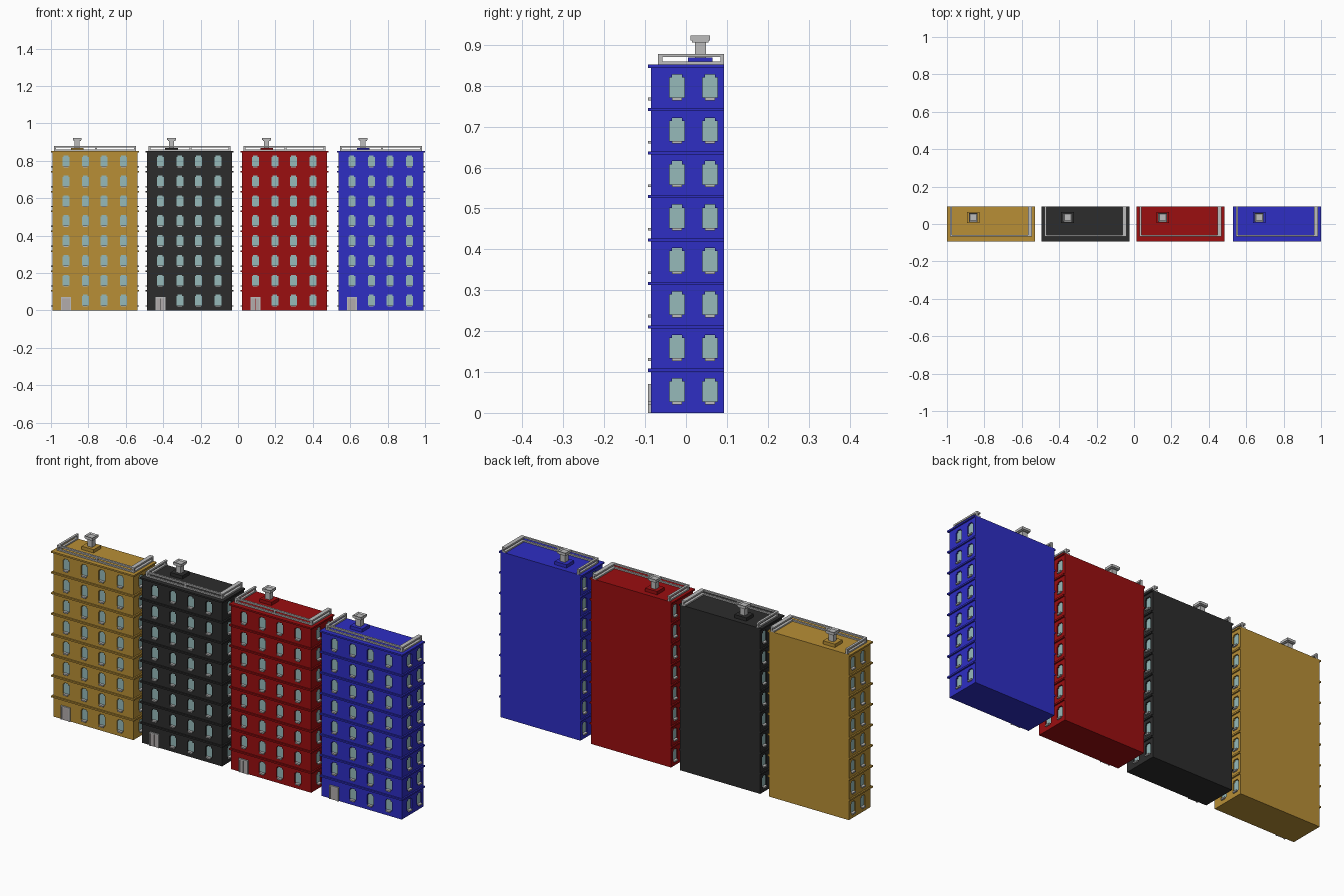
import bpy, bmesh, math
from mathutils import Matrix, Vector

cube = bpy.data.objects.get("Cube")
if cube:
    bpy.data.objects.remove(cube, do_unlink=True)


def material(name, rgb):
    m = bpy.data.materials.new(name)
    m.use_nodes = True
    lin = [((c / 255 + 0.055) / 1.055) ** 2.4 for c in rgb] + [1]
    m.diffuse_color = lin
    m.node_tree.nodes["Principled BSDF"].inputs["Base Color"].default_value = lin
    return m


GLASS = material("window glass", (150, 186, 186))
GREY = material("light grey stone", (188, 188, 188))
DOOR = material("door grey", (178, 172, 172))

FLOORS, PITCH = 8, 0.1063
W, Y0, Y1, H = 0.471, -0.085, 0.0925, 0.85   # width with ledges, wall planes, height
LIP, RECESS = 0.0075, 0.006
COLUMNS = [0.08, 0.184, 0.284, 0.388]        # front window centres from the left edge
SIDE_COLUMNS = [-0.022, 0.0585]
SILL_Z = 0.0205


def box(bm, x0, x1, y0, y1, z0, z1, mat=0):
    m = Matrix.Translation(((x0 + x1) / 2, (y0 + y1) / 2, (z0 + z1) / 2))
    m = m @ Matrix.Diagonal((x1 - x0, y1 - y0, z1 - z0, 1))
    r = bmesh.ops.create_cube(bm, size=1, matrix=m)
    for f in {f for v in r["verts"] for f in v.link_faces}:
        f.material_index = mat


def make(name, bm, mats):
    me = bpy.data.meshes.new(name)
    bmesh.ops.recalc_face_normals(bm, faces=bm.faces)
    bm.to_mesh(me)
    bm.free()
    for m in mats:
        me.materials.append(m)
    ob = bpy.data.objects.new(name, me)
    bpy.context.collection.objects.link(ob)
    return ob


def window_spots():
    """Sill centre on the wall, direction along the wall, outward direction."""
    for k in range(FLOORS):
        z = SILL_Z + k * PITCH
        for i, cx in enumerate(COLUMNS):
            if k or i:
                yield Vector((cx, Y0, z)), Vector((1, 0, 0)), Vector((0, -1, 0))
        for cy in SIDE_COLUMNS:
            yield Vector((LIP, cy, z)), Vector((0, 1, 0)), Vector((-1, 0, 0))
            yield Vector((W - LIP, cy, z)), Vector((0, 1, 0)), Vector((1, 0, 0))


# Half outline of a window with stepped corners: (half width, height)
HALF = [(0.0125, 0), (0.0125, 0.007), (0.0185, 0.007), (0.0185, 0.056),
        (0.0125, 0.056), (0.0125, 0.0635)]
OUTLINE = HALF + [(-a, h) for a, h in reversed(HALF)]


def window_cutter():
    bm = bmesh.new()
    for p, along, out in window_spots():
        ring = [bm.verts.new(p + along * a + Vector((0, 0, h)) - out * RECESS) for a, h in OUTLINE]
        face = bm.faces.new(ring)
        ext = bmesh.ops.extrude_face_region(bm, geom=[face])
        moved = [v for v in ext["geom"] if isinstance(v, bmesh.types.BMVert)]
        bmesh.ops.translate(bm, verts=moved, vec=out * 2 * RECESS)
    return make("window_cutter", bm, [])


def carved_walls(cutter):
    """Wall block with window recesses, the recess backs being glass."""
    bm = bmesh.new()
    box(bm, LIP, W - LIP, Y0, Y1, 0, H)
    ob = make("walls", bm, [])
    mod = ob.modifiers.new("windows", "BOOLEAN")
    mod.operation, mod.object, mod.solver = "DIFFERENCE", cutter, "EXACT"
    dg = bpy.context.evaluated_depsgraph_get()
    me = bpy.data.meshes.new_from_object(ob.evaluated_get(dg))
    bpy.data.objects.remove(ob, do_unlink=True)
    me.materials.clear()
    me.materials.append(None)
    me.materials.append(GLASS)
    for f in me.polygons:
        c, n = f.center, f.normal
        front = n.y < -0.9 and abs(c.y - Y0 - RECESS) < 0.001
        left = n.x < -0.9 and abs(c.x - LIP - RECESS) < 0.001
        right = n.x > 0.9 and abs(c.x - W + LIP + RECESS) < 0.001
        f.material_index = 1 if front or left or right else 0
    return me


def building(colour, wall_mat, x, wall_mesh):
    parts = []

    # Walls
    me = wall_mesh.copy()
    me.materials[0] = wall_mat
    walls = bpy.data.objects.new(colour + "_walls", me)
    bpy.context.collection.objects.link(walls)
    parts.append(walls)

    # Ledges between floors, and the roof slab edge
    bm = bmesh.new()
    for k in range(FLOORS):
        z = 0.104 + k * PITCH
        box(bm, 0, W, Y0 - LIP, Y1, z - 0.004, z + 0.004)
    parts.append(make(colour + "_ledges", bm, [wall_mat]))

    # Window sills
    bm = bmesh.new()
    for p, along, out in window_spots():
        a = p - along * 0.0125 - out * RECESS
        b = p + along * 0.0125 + out * LIP + Vector((0, 0, 0.007))
        lo, hi = [[f(s, t) for s, t in zip(a, b)] for f in (min, max)]
        box(bm, lo[0], hi[0], lo[1], hi[1], lo[2], hi[2])
    parts.append(make(colour + "_window_sills", bm, [GREY]))

    # Door with frame, two leaves and a step
    bm = bmesh.new()
    cx = COLUMNS[0]
    for s in (-1, 1):
        e = sorted((cx + s * 0.0205, cx + s * 0.0265))
        box(bm, e[0], e[1], Y0 - LIP, Y0, 0, 0.071)
        e = sorted((cx + s * 0.0008, cx + s * 0.0205))
        box(bm, e[0], e[1], Y0 - 0.004, Y0, 0, 0.065, 1)
    box(bm, cx - 0.0205, cx + 0.0205, Y0 - LIP, Y0, 0.065, 0.071)
    parts.append(make(colour + "_door", bm, [GREY, DOOR]))

    # Roof railing on the front and both sides
    bm = bmesh.new()
    xl, xr, yf = 0.016, 0.455, -0.068
    for z0, z1 in ((0.851, 0.859), (0.870, 0.878)):
        box(bm, xl, xr, yf, yf + 0.010, z0, z1)
        box(bm, xl, xl + 0.012, yf + 0.010, Y1, z0, z1)
        box(bm, xr - 0.021, xr, yf + 0.010, Y1, z0, z1)
    for px in (xl, (xl + xr) / 2, xr - 0.010):
        box(bm, px, px + 0.010, yf, yf + 0.010, 0.859, 0.870)
    for px in (xl, xr - 0.010):
        box(bm, px, px + 0.010, Y1 - 0.008, Y1, 0.859, 0.870)
    parts.append(make(colour + "_roof_railing", bm, [GREY]))

    # Chimney: coloured base, stem and stepped hollow cap
    bm = bmesh.new()
    cx, cy = 0.14, 0.035
    box(bm, cx - 0.034, cx + 0.034, cy - 0.030, cy + 0.030, H, 0.869)
    parts.append(make(colour + "_chimney_base", bm, [wall_mat]))
    bm = bmesh.new()
    for r, z0, z1 in ((0.0135, 0.869, 0.906), (0.020, 0.906, 0.911), (0.0235, 0.911, 0.923)):
        box(bm, cx - r, cx + r, cy - r, cy + r, z0, z1)
    bm.faces.ensure_lookup_table()
    top = max(bm.faces, key=lambda f: f.calc_center_median().z)
    bmesh.ops.inset_region(bm, faces=[top], thickness=0.009)
    bmesh.ops.translate(bm, verts=top.verts, vec=(0, 0, -0.006))
    parts.append(make(colour + "_chimney", bm, [GREY]))

    for ob in parts:
        ob.location.x = x


cutter = window_cutter()
wall_mesh = carved_walls(cutter)
bpy.data.objects.remove(cutter, do_unlink=True)

for colour, rgb, x in (("yellow", (184, 143, 54), -1.0), ("black", (44, 44, 44), -0.495),
                       ("red", (155, 14, 16), 0.013), ("blue", (46, 46, 196), 0.529)):
    building(colour, material(colour + " wall", rgb), x, wall_mesh)
